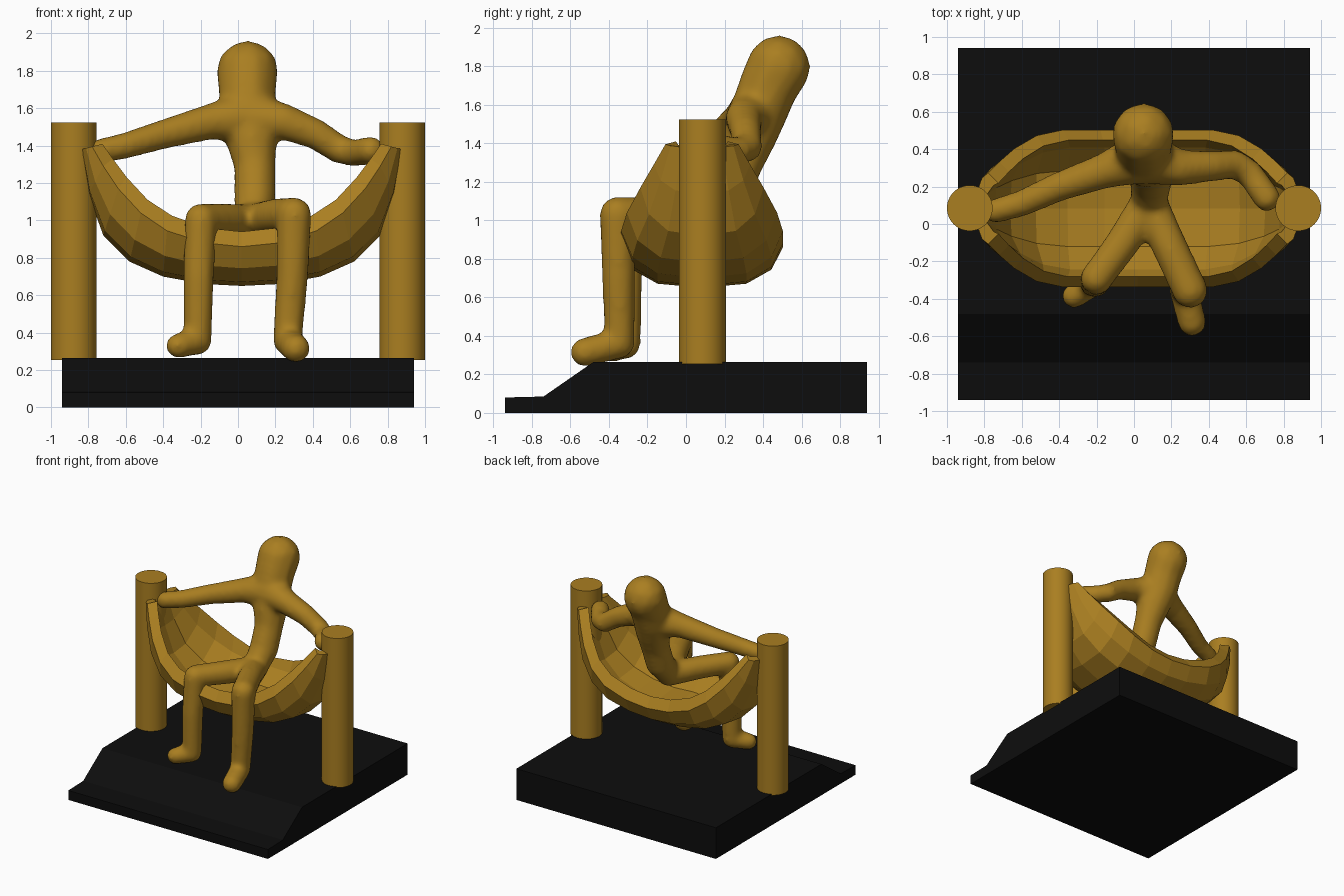
import bpy, bmesh
from mathutils import Vector, Matrix

if "Cube" in bpy.data.objects:
    bpy.data.objects.remove(bpy.data.objects["Cube"])


def material(name, rgb):
    m = bpy.data.materials.new(name)
    m.diffuse_color = (*rgb, 1)
    m.use_nodes = True
    m.node_tree.nodes["Principled BSDF"].inputs["Base Color"].default_value = m.diffuse_color
    return m


GOLD = material("bronze", (0.40, 0.21, 0.015))
BLACK = material("black", (0.004, 0.004, 0.004))


def finish(name, bm, mat):
    bmesh.ops.recalc_face_normals(bm, faces=bm.faces)
    me = bpy.data.meshes.new(name)
    bm.to_mesh(me)
    bm.free()
    ob = bpy.data.objects.new(name, me)
    bpy.context.collection.objects.link(ob)
    me.materials.append(mat)
    return ob


def loft(name, rings, mat):
    bm = bmesh.new()
    vs = [[bm.verts.new(p) for p in r] for r in rings]
    n = len(vs[0])
    for a, b in zip(vs, vs[1:]):
        for i in range(n):
            j = (i + 1) % n
            bm.faces.new((a[i], a[j], b[j], b[i]))
    bm.faces.new(vs[0])
    bm.faces.new(vs[-1][::-1])
    return finish(name, bm, mat)


def activate(ob):
    bpy.ops.object.select_all(action='DESELECT')
    ob.select_set(True)
    bpy.context.view_layer.objects.active = ob


# base with a sloped front step
profile = [(-0.94, 0), (0.94, 0), (0.94, 0.265), (-0.48, 0.265), (-0.74, 0.085), (-0.94, 0.08)]
loft("base", [[(x, y, z) for y, z in profile] for x in (-0.94, 0.94)], BLACK)

# two round posts
for side, label in ((-1, "left"), (1, "right")):
    bm = bmesh.new()
    bmesh.ops.create_cone(bm, cap_ends=True, segments=48, radius1=0.122, radius2=0.122,
                          depth=1.27, matrix=Matrix.Translation((side * 0.878, 0.085, 0.89)))
    post = finish(label + "_post", bm, GOLD)
    activate(post)
    bpy.ops.object.shade_smooth_by_angle()

# hammock stations, centre to end: rim x, rim z, rim half width, keel x, keel z, wall, lip rise
half = [(0.0, 0.86, 0.42, 0.0, 0.65, 0.09, 0.08),
        (0.20, 0.88, 0.42, 0.20, 0.66, 0.09, 0.08),
        (0.40, 0.945, 0.42, 0.42, 0.70, 0.09, 0.08),
        (0.54, 1.04, 0.39, 0.60, 0.78, 0.08, 0.07),
        (0.66, 1.17, 0.32, 0.74, 0.92, 0.07, 0.06),
        (0.74, 1.29, 0.25, 0.82, 1.14, 0.06, 0.04),
        (0.80, 1.395, 0.19, 0.86, 1.38, 0.05, 0.015)]
OUTER = [(1, 0), (0.86, 0.55), (0.55, 0.9)]    # width factor, blend from rim to keel


def hammock_ring(side, st):
    xr, zr, h, xk, zk, wall, rise = st
    f = xr / 0.8                                # wall leans inward toward the ends
    dx, dz = -wall * f, wall * (1 - f * 0.95)
    outer = [(xr + (xk - xr) * b, h * w, zr + (zk - zr) * b) for w, b in OUTER]
    keel = (xk, 0, zk)
    lip = (xr - 0.055 * f, h - 0.055, zr + rise)
    inner = [(xr + (xk - xr) * b + dx, (h - 0.05) * w, zr + (zk - zr) * b + dz)
             for w, b in ((0.88, 0.35), (0.55, 0.9))]
    floor = (xk + dx, 0, zk + dz)
    mirror = lambda p: (p[0], -p[1], p[2])
    ring = [lip] + outer + [keel] + [mirror(p) for p in outer[::-1]] + [mirror(lip)]
    ring += [mirror(p) for p in inner] + [floor] + inner[::-1]
    return [(side * x + 0.02, y + 0.083, z) for x, y, z in ring]


loft("hammock", [hammock_ring(-1, s) for s in half[:0:-1]] + [hammock_ring(1, s) for s in half], GOLD)

# seated figure: limbs as (x, y, z, radius) chains, fused into one soft body
limbs = [
    # torso and head
    [(0.08, 0.12, 1.00, 0.10), (0.09, 0.22, 1.12, 0.115), (0.09, 0.29, 1.30, 0.115),
     (0.07, 0.34, 1.46, 0.145), (0.05, 0.38, 1.57, 0.155), (0.05, 0.43, 1.70, 0.16), (0.05, 0.48, 1.795, 0.17)],
    # left arm
    [(0.03, 0.35, 1.55, 0.14), (-0.14, 0.29, 1.53, 0.10), (-0.40, 0.20, 1.46, 0.082),
     (-0.60, 0.11, 1.40, 0.074), (-0.74, 0.07, 1.37, 0.07)],
    # right arm
    [(0.07, 0.35, 1.55, 0.14), (0.24, 0.30, 1.53, 0.10), (0.42, 0.31, 1.46, 0.085),
     (0.54, 0.32, 1.38, 0.08), (0.62, 0.27, 1.36, 0.075), (0.71, 0.14, 1.375, 0.078)],
    # left leg and foot
    [(0.08, 0.12, 0.99, 0.10), (-0.06, -0.10, 1.00, 0.095), (-0.20, -0.29, 1.005, 0.09),
     (-0.21, -0.31, 0.70, 0.086), (-0.215, -0.31, 0.355, 0.078), (-0.32, -0.385, 0.33, 0.07)],
    # right leg and foot
    [(0.08, 0.12, 0.99, 0.10), (0.18, -0.10, 1.02, 0.098), (0.30, -0.355, 1.03, 0.098),
     (0.29, -0.35, 0.70, 0.09), (0.265, -0.345, 0.36, 0.082), (0.31, -0.525, 0.315, 0.08)],
]
bm = bmesh.new()
for chain in limbs:
    for a, b in zip(chain, chain[1:]):
        a, b = Vector(a), Vector(b)
        steps = max(2, int((b - a).xyz.length / 0.025))
        for i in range(steps + 1):
            p = a.lerp(b, i / steps)
            bmesh.ops.create_icosphere(bm, subdivisions=2, radius=p.w,
                                       matrix=Matrix.Translation(p.xyz))
figure = finish("seated_figure", bm, GOLD)
fuse = figure.modifiers.new("fuse", 'REMESH')
fuse.mode = 'VOXEL'
fuse.voxel_size = 0.018
fuse.use_smooth_shade = True
soften = figure.modifiers.new("soften", 'SMOOTH')
soften.factor = 0.5
soften.iterations = 14
activate(figure)
for mod in ("fuse", "soften"):
    bpy.ops.object.modifier_apply(modifier=mod)
bpy.ops.object.shade_smooth()
